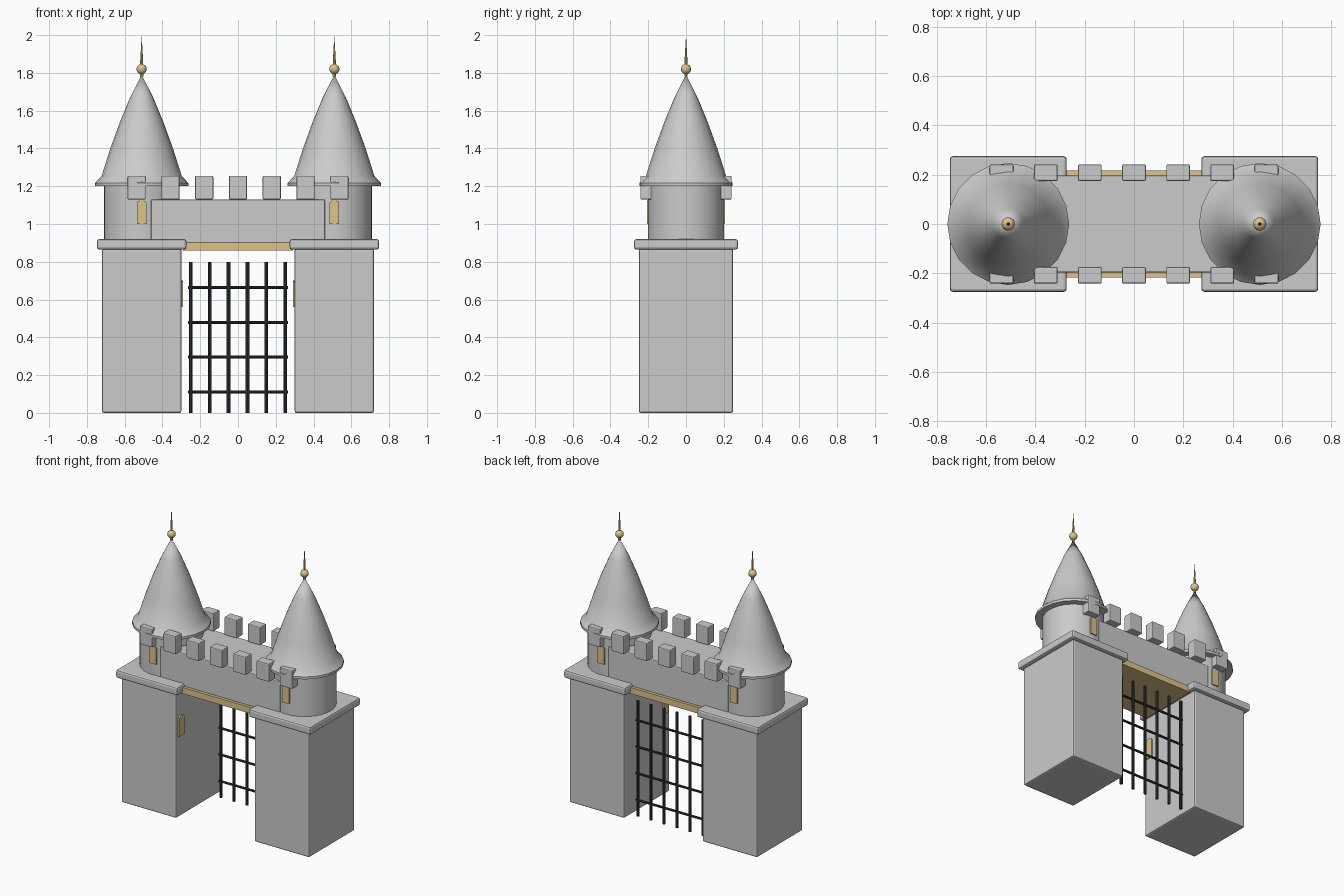
import bpy, bmesh, math
from mathutils import Matrix

if "Cube" in bpy.data.objects:
    bpy.data.objects.remove(bpy.data.objects["Cube"])


def mat(name, col):
    m = bpy.data.materials.new(name)
    m.diffuse_color = (*col, 1)
    m.use_nodes = True
    m.node_tree.nodes["Principled BSDF"].inputs["Base Color"].default_value = m.diffuse_color
    return m


GOLD = mat("gold", (0.72, 0.55, 0.25))
IRON = mat("iron", (0.03, 0.035, 0.04))


def make(name, bm, material=None, smooth=False, bevel=0):
    bmesh.ops.recalc_face_normals(bm, faces=bm.faces)
    me = bpy.data.meshes.new(name)
    bm.to_mesh(me)
    bm.free()
    ob = bpy.data.objects.new(name, me)
    bpy.context.collection.objects.link(ob)
    if material:
        me.materials.append(material)
    if bevel:
        b = ob.modifiers.new("bevel", 'BEVEL')
        b.width, b.segments = bevel, 2
    if smooth:
        bpy.ops.object.select_all(action='DESELECT')
        ob.select_set(True)
        bpy.context.view_layer.objects.active = ob
        bpy.ops.object.shade_smooth_by_angle(angle=math.radians(35))
    return ob


def box(name, x, y, z, material=None, bevel=0):
    bm = bmesh.new()
    lo, hi = zip(x, y, z)
    c = [(a + b) / 2 for a, b in zip(lo, hi)]
    s = [b - a for a, b in zip(lo, hi)]
    bmesh.ops.create_cube(bm, size=1, matrix=Matrix.Translation(c) @ Matrix.Diagonal((*s, 1)))
    return make(name, bm, material, bevel=bevel)


def lathe(name, profile, loc, n, material=None):
    """Closed solid of revolution; profile of (radius, height), bottom to top."""
    bm = bmesh.new()
    rings = []
    for r, z in profile:
        count = n if r > 0 else 1
        rings.append([bm.verts.new((loc[0] + r * math.cos(2 * math.pi * i / n),
                                    loc[1] + r * math.sin(2 * math.pi * i / n), z))
                      for i in range(count)])
    for a, b in zip(rings, rings[1:]):
        for i in range(n):
            j = (i + 1) % n
            if len(b) == 1:
                bm.faces.new((a[i], a[j], b[0]))
            else:
                bm.faces.new((a[i], a[j], b[j], b[i]))
    bm.faces.new(rings[0])
    if len(rings[-1]) > 1:
        bm.faces.new(rings[-1])
    return make(name, bm, material, True)


def window(name, w, h, depth, loc, turn):
    """Arched plate, outline in xz, extruded along y, turned about z."""
    pts = [(-w / 2, 0), (w / 2, 0)]
    for i in range(7):
        a = math.pi * i / 6
        pts.append((w / 2 * math.cos(a), h - w * 0.3 + w * 0.3 * math.sin(a)))
    bm = bmesh.new()
    f = bm.faces.new([bm.verts.new((x, -depth / 2, z)) for x, z in pts])
    ext = bmesh.ops.extrude_face_region(bm, geom=[f])
    bmesh.ops.translate(bm, vec=(0, depth, 0),
                        verts=[v for v in ext['geom'] if isinstance(v, bmesh.types.BMVert)])
    bm.transform(Matrix.Translation(loc) @ Matrix.Rotation(turn, 4, 'Z'))
    make(name, bm, GOLD)


def rod(name, center, length, r, along_x=False):
    bm = bmesh.new()
    m = Matrix.Translation(center)
    if along_x:
        m = m @ Matrix.Rotation(math.pi / 2, 4, 'Y')
    bmesh.ops.create_cone(bm, cap_ends=True, segments=8, radius1=r, radius2=r, depth=length, matrix=m)
    make(name, bm, IRON, True)


for side, s in (("left", -1), ("right", 1)):
    cx = 0.51 * s
    # Gate piers with overhanging caps
    box(side + "_pier", (cx - 0.21, cx + 0.21), (-0.25, 0.25), (0, 0.87), bevel=0.01)
    box(side + "_cap", (cx - 0.237, cx + 0.237), (-0.275, 0.275), (0.865, 0.92), bevel=0.012)
    # Round turret and flared roof
    lathe(side + "_turret", [(0.2, 0.91), (0.2, 1.21)], (cx, 0), 32)
    lathe(side + "_roof", [(0.247, 1.2), (0.247, 1.217), (0.212, 1.255), (0.166, 1.4), (0.115, 1.54),
                           (0.062, 1.668), (0, 1.79)], (cx, 0), 20)
    # Finial ball and spike
    bm = bmesh.new()
    bmesh.ops.create_uvsphere(bm, u_segments=16, v_segments=10, radius=0.027,
                              matrix=Matrix.Translation((cx, 0, 1.82)))
    make(side + "_finial_ball", bm, GOLD, True)
    lathe(side + "_finial_spike", [(0.009, 1.78), (0.0075, 1.87), (0, 2.0)], (cx, 0), 8, GOLD)
    # Turret windows, front and back, and the plate inside the passage
    for face, t in (("front", -1), ("back", 1)):
        window(f"{side}_{face}_window", 0.052, 0.125, 0.03, (cx, 0.192 * t, 1.0), 0)
    window(side + "_passage_window", 0.055, 0.14, 0.03, (0.305 * s, -0.2, 0.56), math.pi / 2)

# Bridge wall and gilded lintel
box("bridge_wall", (-0.46, 0.46), (-0.197, 0.197), (0.9, 1.13), bevel=0.006)
box("lintel", (-0.29, 0.29), (-0.217, 0.217), (0.86, 0.903), GOLD)

# Battlements, front and back
for face, t in (("front", -1), ("back", 1)):
    for i in range(7):
        x = -0.537 + 0.179 * i
        y = 0.208 * t
        box(f"{face}_merlon_{i}", (x - 0.048, x + 0.048), (y - 0.034, y + 0.034), (1.13, 1.255), bevel=0.006)

# Portcullis grid
for i in range(6):
    rod(f"portcullis_bar_{i}", (-0.25 + 0.1 * i, 0.17, 0.4), 0.8, 0.01)
for i in range(4):
    rod(f"portcullis_crossbar_{i}", (0, 0.17, 0.111 + 0.184 * i), 0.53, 0.008, True)
